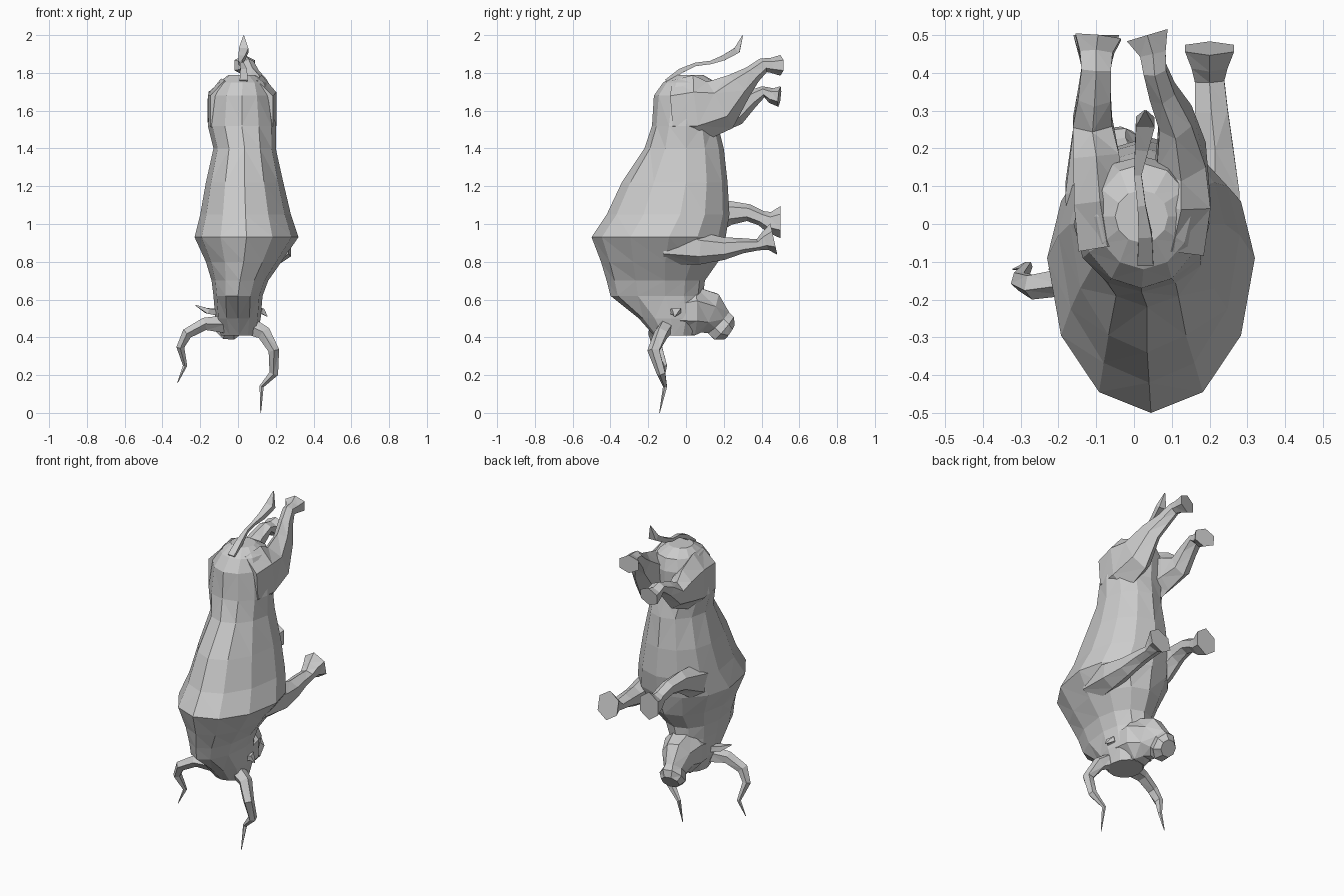
import bpy, bmesh, math
from mathutils import Vector


def loft(name, rings):
    """Skin a list of equal-sized vertex rings, with both ends capped."""
    bm = bmesh.new()
    vs = [[bm.verts.new(p) for p in r] for r in rings]
    n = len(rings[0])
    for a, b in zip(vs, vs[1:]):
        for i in range(n):
            j = (i + 1) % n
            bm.faces.new((a[i], a[j], b[j], b[i]))
    bm.faces.new(vs[0][::-1])
    bm.faces.new(vs[-1])
    bmesh.ops.triangulate(bm, faces=[f for f in bm.faces if len(f.verts) == 4])
    bmesh.ops.recalc_face_normals(bm, faces=bm.faces)
    me = bpy.data.meshes.new(name)
    bm.to_mesh(me)
    bm.free()
    ob = bpy.data.objects.new(name, me)
    bpy.context.collection.objects.link(ob)
    return ob


def tube(name, pts, ref=(1, 0, 0), sides=6):
    """Tube along (x, y, z, radius along ref, radius across)."""
    c = [Vector(p[:3]) for p in pts]
    rings = []
    for i, p in enumerate(pts):
        t = (c[min(i + 1, len(c) - 1)] - c[max(i - 1, 0)]).normalized()
        u = Vector(ref)
        u = (u - t * u.dot(t)).normalized()
        v = t.cross(u)
        rings.append([c[i] + u * p[3] * math.cos(a) + v * p[4] * math.sin(a)
                      for a in [math.tau * (k + 0.5) / sides for k in range(sides)]])
    return loft(name, rings)


# Body with neck: z, y back, y belly, x left, x right, y of widest point
sections = [
    (1.79, -0.05, 0.09, -0.05, 0.09, 0.02),
    (1.75, -0.12, 0.16, -0.10, 0.15, 0.02),
    (1.68, -0.17, 0.18, -0.14, 0.18, 0.02),
    (1.52, -0.18, 0.17, -0.16, 0.20, 0.0),
    (1.40, -0.22, 0.20, -0.13, 0.20, 0.0),
    (1.22, -0.34, 0.22, -0.17, 0.24, 0.0),
    (1.05, -0.42, 0.23, -0.20, 0.28, -0.03),
    (0.93, -0.50, 0.21, -0.23, 0.32, -0.09),
    (0.80, -0.45, 0.17, -0.17, 0.23, -0.11),
    (0.70, -0.42, 0.10, -0.14, 0.16, -0.11),
    (0.62, -0.40, 0.09, -0.13, 0.13, -0.11),
    (0.50, -0.25, 0.08, -0.12, 0.12, -0.08),
    (0.41, -0.17, 0.04, -0.09, 0.10, -0.07),
]
rings = []
for z, yb, yf, xl, xr, ym in sections:
    ring = []
    for k in range(12):
        a = math.tau * k / 12
        s = math.sin(a)
        ring.append(((xl + xr) / 2 + (xr - xl) / 2 * math.cos(a),
                     ym + s * ((yf - ym) if s > 0 else (ym - yb)), z))
    rings.append(ring)
loft("body", rings)

# Head turned slightly to one side, with flared muzzle
tube("head", [(0, -0.06, 0.53, 0.12, 0.11), (-0.01, 0.04, 0.54, 0.12, 0.14),
              (-0.03, 0.12, 0.53, 0.09, 0.12), (-0.045, 0.17, 0.48, 0.06, 0.085),
              (-0.05, 0.20, 0.45, 0.075, 0.085), (-0.055, 0.23, 0.43, 0.055, 0.05)], sides=8)

# Horns
tube("horn_right", [(0.06, -0.10, 0.46, 0.045, 0.05), (0.14, -0.13, 0.42, 0.04, 0.04),
                    (0.19, -0.17, 0.33, 0.035, 0.03), (0.19, -0.13, 0.21, 0.025, 0.025),
                    (0.125, -0.11, 0.14, 0.012, 0.012), (0.12, -0.14, 0.0, 0.002, 0.002)],
     ref=(0, 1, 0), sides=5)
tube("horn_left", [(-0.07, -0.12, 0.47, 0.045, 0.05), (-0.18, -0.15, 0.47, 0.04, 0.035),
                   (-0.27, -0.165, 0.42, 0.035, 0.03), (-0.305, -0.15, 0.35, 0.028, 0.022),
                   (-0.28, -0.11, 0.25, 0.012, 0.012), (-0.32, -0.12, 0.16, 0.002, 0.002)],
     ref=(0, 1, 0), sides=5)

# Ears
for name, s, tip in (("ear_left", -1, (-0.225, -0.12, 0.57)),
                     ("ear_right", 1, (0.155, -0.06, 0.51))):
    tube(name, [(s * 0.09, -0.08, 0.53, 0.03, 0.025),
                ((s * 0.10 + tip[0]) / 2, tip[1] + 0.01, 0.54, 0.035, 0.02),
                (*tip, 0.003, 0.003)], ref=(0, 1, 0), sides=4)

# Front legs with shoulders and hooves
tube("front_leg_right", [(0.19, -0.10, 0.90, 0.09, 0.12), (0.215, 0.08, 0.87, 0.075, 0.085),
                         (0.215, 0.20, 0.87, 0.055, 0.06), (0.205, 0.30, 0.885, 0.05, 0.04),
                         (0.20, 0.38, 0.89, 0.045, 0.03), (0.20, 0.42, 0.91, 0.055, 0.05),
                         (0.20, 0.465, 0.92, 0.075, 0.085)])
tube("front_leg_left", [(-0.10, -0.08, 0.96, 0.09, 0.13), (-0.125, 0.10, 1.02, 0.065, 0.10),
                        (-0.12, 0.23, 1.06, 0.05, 0.065), (-0.11, 0.33, 1.06, 0.045, 0.045),
                        (-0.10, 0.40, 1.03, 0.04, 0.04), (-0.10, 0.44, 1.01, 0.05, 0.055),
                        (-0.10, 0.50, 1.01, 0.07, 0.085)])

# Hind legs with thighs and hooves
tube("hind_leg_right", [(0.10, -0.06, 1.60, 0.10, 0.16), (0.125, 0.06, 1.61, 0.09, 0.18),
                        (0.125, 0.18, 1.63, 0.075, 0.14), (0.11, 0.28, 1.73, 0.05, 0.08),
                        (0.075, 0.35, 1.79, 0.04, 0.05), (0.055, 0.41, 1.84, 0.035, 0.04),
                        (0.05, 0.45, 1.84, 0.04, 0.04), (0.035, 0.50, 1.84, 0.065, 0.055)])
tube("hind_leg_left", [(-0.07, -0.06, 1.60, 0.09, 0.16), (-0.09, 0.06, 1.60, 0.08, 0.17),
                       (-0.10, 0.18, 1.60, 0.07, 0.12), (-0.11, 0.27, 1.60, 0.06, 0.075),
                       (-0.105, 0.34, 1.66, 0.05, 0.05), (-0.10, 0.41, 1.70, 0.045, 0.03),
                       (-0.10, 0.45, 1.68, 0.05, 0.04), (-0.095, 0.495, 1.675, 0.07, 0.055)])

# Tail with a tuft at the tip
tube("tail", [(0.03, -0.10, 1.75, 0.03, 0.025), (0.03, -0.03, 1.81, 0.025, 0.018),
              (0.02, 0.05, 1.845, 0.015, 0.013), (0.01, 0.13, 1.855, 0.014, 0.013),
              (0.02, 0.20, 1.88, 0.025, 0.02), (0.03, 0.27, 1.92, 0.035, 0.025),
              (0.03, 0.30, 1.998, 0.003, 0.003)], sides=4)
